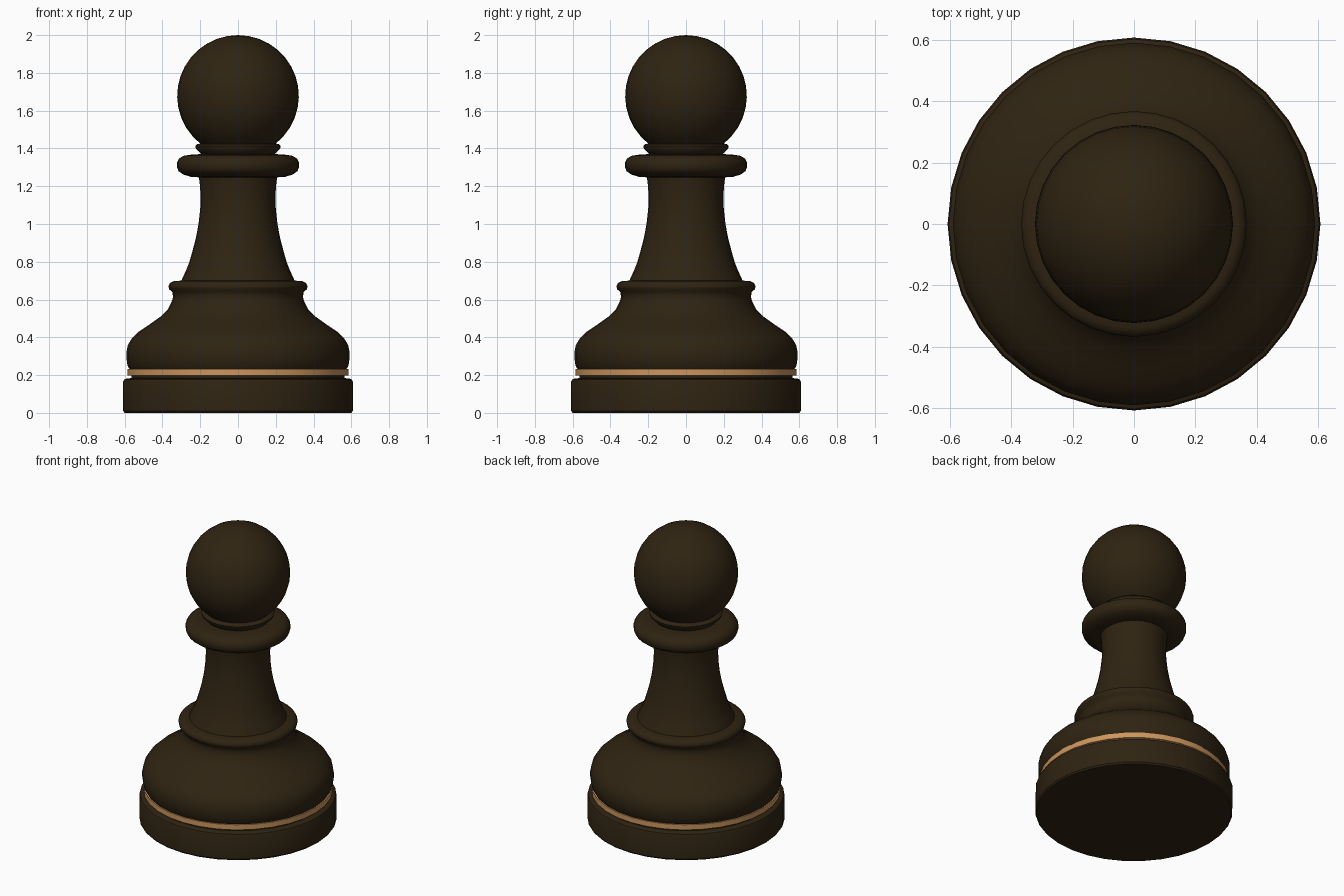
import bpy, bmesh, math

if "Cube" in bpy.data.objects:
    bpy.data.objects.remove(bpy.data.objects["Cube"])

SIDES = 32

def material(name, rgb):
    m = bpy.data.materials.new(name)
    m.diffuse_color = (*rgb, 1)
    m.use_nodes = True
    m.node_tree.nodes["Principled BSDF"].inputs["Base Color"].default_value = m.diffuse_color
    return m

DARK = material("dark wood", (0.028, 0.017, 0.006))
GOLD = material("copper band", (0.60, 0.30, 0.11))

def lathe(name, profile, mat, angle=35):
    """Spin a (radius, height) profile, listed bottom to top, about z."""
    bm = bmesh.new()
    rings = []
    for r, z in profile:
        if r == 0:
            rings.append([bm.verts.new((0, 0, z))] * SIDES)
        else:
            rings.append([bm.verts.new((r * math.cos(math.tau * i / SIDES),
                                        r * math.sin(math.tau * i / SIDES), z))
                          for i in range(SIDES)])
    for a, b in zip(rings, rings[1:]):
        for i in range(SIDES):
            j = (i + 1) % SIDES
            bm.faces.new(list(dict.fromkeys((a[i], a[j], b[j], b[i]))))
    me = bpy.data.meshes.new(name)
    bm.to_mesh(me)
    bm.free()
    me.materials.append(mat)
    ob = bpy.data.objects.new(name, me)
    bpy.context.collection.objects.link(ob)
    bpy.ops.object.select_all(action='DESELECT')
    ob.select_set(True)
    bpy.context.view_layer.objects.active = ob
    bpy.ops.object.shade_smooth_by_angle(angle=math.radians(angle))

# foot disc with the groove above it
lathe("foot", [(0, 0), (0.60, 0), (0.608, 0.01), (0.608, 0.165), (0.603, 0.176),
               (0.59, 0.182), (0.565, 0.184), (0.565, 0.198)], DARK)

# inlaid metal band
lathe("band", [(0.565, 0.198), (0.584, 0.198), (0.584, 0.233), (0.575, 0.233)], GOLD)

# bell shaped body with its rim
lathe("body", [(0.575, 0.233), (0.585, 0.25), (0.591, 0.29), (0.591, 0.32),
               (0.583, 0.36), (0.562, 0.395), (0.525, 0.43), (0.47, 0.467),
               (0.41, 0.51), (0.37, 0.55), (0.35, 0.59), (0.344, 0.615),
               (0.348, 0.64), (0.365, 0.655), (0.368, 0.67), (0.36, 0.688),
               (0.34, 0.698), (0.30, 0.70)], DARK, 50)

# flared stem
lathe("stem", [(0.30, 0.70), (0.277, 0.75), (0.257, 0.80), (0.24, 0.86),
               (0.222, 0.93), (0.209, 1.0), (0.20, 1.08), (0.198, 1.14),
               (0.201, 1.20), (0.207, 1.247)], DARK)

# collar disc and the small ring on top
lathe("collar", [(0.207, 1.247), (0.25, 1.25), (0.29, 1.262), (0.315, 1.28),
                 (0.323, 1.30), (0.323, 1.325), (0.312, 1.347), (0.285, 1.362),
                 (0.24, 1.368), (0.195, 1.37)], DARK, 50)
lathe("neck_ring", [(0.195, 1.37), (0.205, 1.38), (0.222, 1.397), (0.226, 1.412),
                    (0.215, 1.423), (0.192, 1.427)], DARK, 50)

# ball head
head = []
for k in range(15):
    t = math.radians(-52) + math.radians(142) * k / 14
    head.append((0 if k == 14 else 0.322 * math.cos(t), 1.678 + 0.322 * math.sin(t)))
lathe("head", head, DARK, 60)
